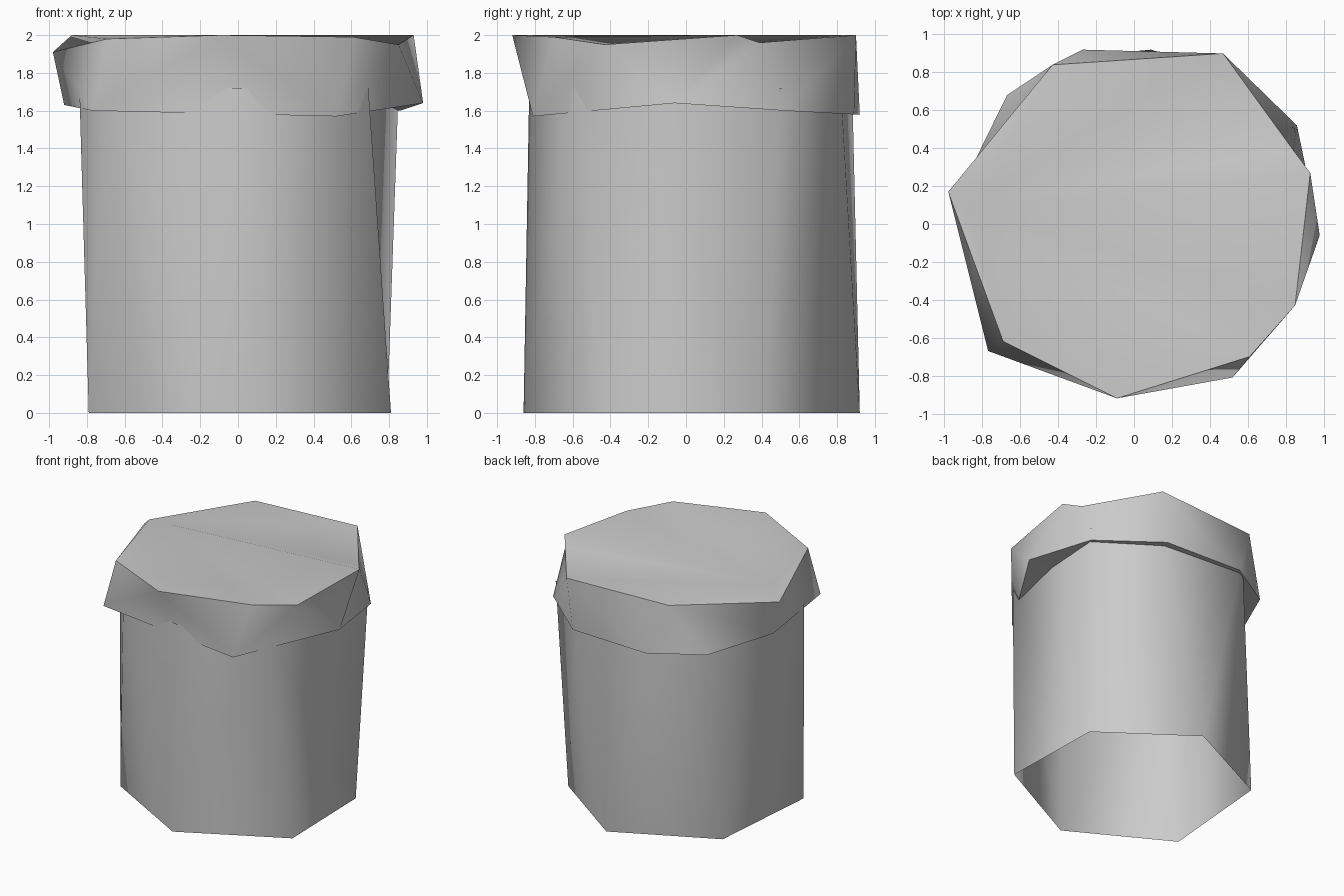
import bpy
import math

old = bpy.data.objects.get("Cube")
if old:
    bpy.data.objects.remove(old, do_unlink=True)

grey = bpy.data.materials.new("plain_grey")
grey.use_nodes = True
grey.diffuse_color = (0.6, 0.6, 0.6, 1)
grey.node_tree.nodes["Principled BSDF"].inputs["Base Color"].default_value = (0.6, 0.6, 0.6, 1)


def angle(p):
    return math.atan2(p[1], p[0])


def loft(name, lower, upper, ends=None):
    """Wall between two rings of unequal count, stitched by angle.
    ends: optional fan centres closing the lower and the upper ring."""
    lower, upper = sorted(lower, key=angle), sorted(upper, key=angle)
    n, m = len(lower), len(upper)
    verts, faces = lower + upper, []
    i = j = 0
    while i < n or j < m:
        next_low = angle(lower[(i + 1) % n]) + math.tau * ((i + 1) // n)
        next_up = angle(upper[(j + 1) % m]) + math.tau * ((j + 1) // m)
        a, b = i % n, n + j % m
        if j >= m or (i < n and next_low <= next_up):
            faces.append((a, (i + 1) % n, b))
            i += 1
        else:
            faces.append((a, n + (j + 1) % m, b))
            j += 1
    if ends:
        verts += ends
        faces += [((k + 1) % n, k, n + m) for k in range(n)]
        faces += [(n + k, n + (k + 1) % m, n + m + 1) for k in range(m)]
    mesh = bpy.data.meshes.new(name)
    mesh.from_pydata(verts, [], faces)
    mesh.materials.append(grey)
    mesh.update()
    obj = bpy.data.objects.new(name, mesh)
    bpy.context.collection.objects.link(obj)
    bpy.ops.object.select_all(action="DESELECT")
    obj.select_set(True)
    bpy.context.view_layer.objects.active = obj
    bpy.ops.object.shade_smooth_by_angle(angle=math.radians(75))
    # Keep both ring outlines crisp
    for edge in mesh.edges:
        p, q = edge.vertices
        if max(p, q) < n or n <= min(p, q) <= max(p, q) < n + m:
            edge.use_edge_sharp = True
    return obj


# Jar body: open six-sided base widening slightly under the lid
base = [(-.79, -.42), (0, -.86), (.81, -.44), (.79, .42), (.09, .92), (-.71, .53)]
neck = [(-.84, -.35), (-.67, -.55), (0, -.83), (.69, -.6),
        (.85, .5), (.42, .82), (-.33, .88), (-.74, .33)]
loft("jar_body", [(x, y, 0) for x, y in base], [(x, y, 1.72) for x, y in neck])

# Lid: uneven hem, flared skirt, nearly flat top and shallow underside
hem = [(-.77, -.67, 1.6), (.52, -.81, 1.57), (.98, -.06, 1.64),
       (.86, .52, 1.6), (.42, .89, 1.58),
       (-.27, .92, 1.58), (-.67, .68, 1.58), (-.92, .17, 1.63)]
rim = [(-.43, .84, 1.99), (.47, .9, 2), (.84, .39, 1.96), (.93, .27, 2),
       (.85, -.43, 1.95), (.61, -.7, 1.99), (-.09, -.92, 2),
       (-.69, -.62, 1.98), (-.98, .17, 1.91)]
loft("jar_lid", hem, rim, ends=[(0, 0, 1.66), (-.88, .09, 2)])
